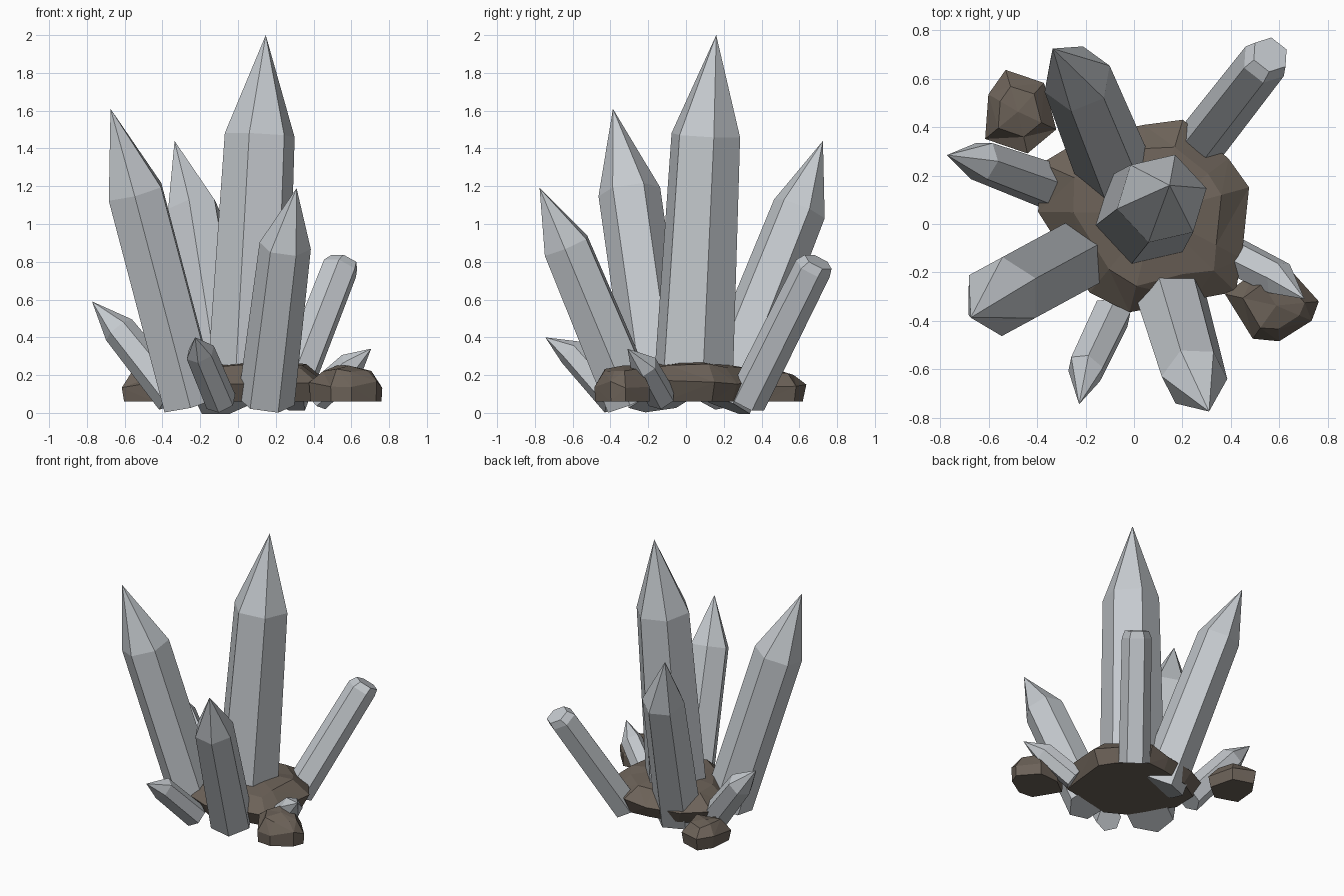
import bpy, bmesh, random
from math import cos, sin, pi, radians
from mathutils import Vector

cube = bpy.data.objects.get("Cube")
if cube:
    bpy.data.objects.remove(cube, do_unlink=True)
random.seed(4)


def material(name, color):
    m = bpy.data.materials.new(name)
    m.use_nodes = True
    m.diffuse_color = color
    bsdf = m.node_tree.nodes["Principled BSDF"]
    bsdf.inputs["Base Color"].default_value = color
    bsdf.inputs["Roughness"].default_value = 0.8
    return m


crystal_mat = material("pale grey crystal", (0.56, 0.59, 0.62, 1))
rock_mat = material("brown rock", (0.15, 0.122, 0.098, 1))


def loft(name, rings, mat, tip=None):
    """Skin equal-sized rings, closing the bottom and the top (or a tip)."""
    bm = bmesh.new()
    loops = [[bm.verts.new(p) for p in ring] for ring in rings]
    n = len(loops[0])
    bm.faces.new(loops[0])
    for a, b in zip(loops, loops[1:]):
        for i in range(n):
            bm.faces.new((a[i], a[(i + 1) % n], b[(i + 1) % n], b[i]))
    if tip is None:
        bm.faces.new(loops[-1])
    else:
        apex = bm.verts.new(tip)
        for i in range(n):
            bm.faces.new((loops[-1][i], loops[-1][(i + 1) % n], apex))
    bmesh.ops.recalc_face_normals(bm, faces=bm.faces)
    mesh = bpy.data.meshes.new(name)
    bm.to_mesh(mesh)
    bm.free()
    mesh.materials.append(mat)
    obj = bpy.data.objects.new(name, mesh)
    bpy.context.collection.objects.link(obj)
    return obj


def crystal(name, base, shoulder, tip, r_base, r_shoulder, phase=0, blunt=0):
    """Six-sided leaning crystal; blunt gives a flat cap of that radius."""
    base, shoulder, tip = Vector(base), Vector(shoulder), Vector(tip)
    axis = (shoulder - base).normalized()
    side = axis.cross(Vector((0, 0, 1))).normalized()
    up = side.cross(axis)

    def ring(center, r):
        angles = [radians(phase) + k * pi / 3 for k in range(6)]
        return [center + r * (cos(a) * up + sin(a) * side) for a in angles]

    rings = [ring(base, r_base), ring(shoulder, r_shoulder)]
    if blunt:
        rings.append(ring(tip, blunt))
        tip = None
    loft(name, rings, crystal_mat, tip)


def rock(name, outline, layers, peak):
    """Faceted stone: the outline scaled at each (height, scale) layer."""
    n = len(outline)
    cx = sum(p[0] for p in outline) / n
    cy = sum(p[1] for p in outline) / n
    rings = []
    for k, (z, s) in enumerate(layers):
        jit = 0.018 if k else 0
        ring = []
        for x, y in outline:
            t = s * (1 + random.uniform(-jit, jit))
            ring.append((cx + (x - cx) * t, cy + (y - cy) * t,
                         z + random.uniform(-jit, jit)))
        rings.append(ring)
    obj = loft(name, rings, rock_mat, (cx, cy, peak))
    # split side quads into irregular facets
    bm = bmesh.new()
    bm.from_mesh(obj.data)
    quads = [f for f in bm.faces if len(f.verts) == 4]
    bmesh.ops.triangulate(bm, faces=quads)
    bm.to_mesh(obj.data)
    bm.free()


# Crystals
crystal("main_crystal", (0.045, 0.035, 0.08), (0.115, 0.105, 1.47),
        (0.147, 0.16, 2.0), 0.22, 0.19, phase=28)
crystal("front_right_tall_crystal", (-0.25, -0.14, 0.05), (-0.545, -0.30, 1.17),
        (-0.675, -0.387, 1.61), 0.165, 0.165)
crystal("front_left_crystal", (0.15, -0.29, 0.06), (0.25, -0.635, 0.885),
        (0.31, -0.775, 1.19), 0.15, 0.137, phase=10)
crystal("back_crystal", (-0.07, 0.19, 0.05), (-0.235, 0.60, 1.08),
        (-0.336, 0.725, 1.44), 0.16, 0.145, phase=30)
crystal("blunt_crystal", (0.265, 0.32, 0.06), (0.54, 0.672, 0.765),
        (0.563, 0.70, 0.80), 0.105, 0.1, phase=30, blunt=0.08)
crystal("right_small_crystal", (-0.34, 0.155, 0.08), (-0.63, 0.26, 0.44),
        (-0.773, 0.285, 0.59), 0.1, 0.088, phase=15)
crystal("front_small_crystal", (-0.09, -0.37, 0.06), (-0.2, -0.6, 0.32),
        (-0.227, -0.745, 0.40), 0.085, 0.08, phase=10)
crystal("left_small_crystal", (0.41, -0.13, 0.08), (0.60, -0.225, 0.25),
        (0.705, -0.31, 0.34), 0.08, 0.075, phase=15)

# Rocks
rock("base_rock",
     [(-0.39, 0.05), (-0.38, 0.25), (-0.2, 0.36), (0.04, 0.41), (0.2, 0.425),
      (0.39, 0.27), (0.47, 0.15), (0.44, -0.14), (0.42, -0.28), (0.25, -0.31),
      (-0.02, -0.37), (-0.18, -0.28)],
     [(0.06, 0.88), (0.16, 1.0), (0.25, 0.72)], 0.28)
rock("front_boulder",
     [(0.377, -0.29), (0.49, -0.475), (0.6, -0.485), (0.735, -0.4),
      (0.765, -0.32), (0.65, -0.19), (0.5, -0.2)],
     [(0.06, 0.97), (0.15, 1.0), (0.235, 0.66)], 0.25)
rock("back_boulder",
     [(-0.53, 0.635), (-0.37, 0.585), (-0.32, 0.39), (-0.44, 0.29),
      (-0.617, 0.35), (-0.6, 0.535)],
     [(0.06, 0.9), (0.15, 1.0), (0.205, 0.6)], 0.22)
